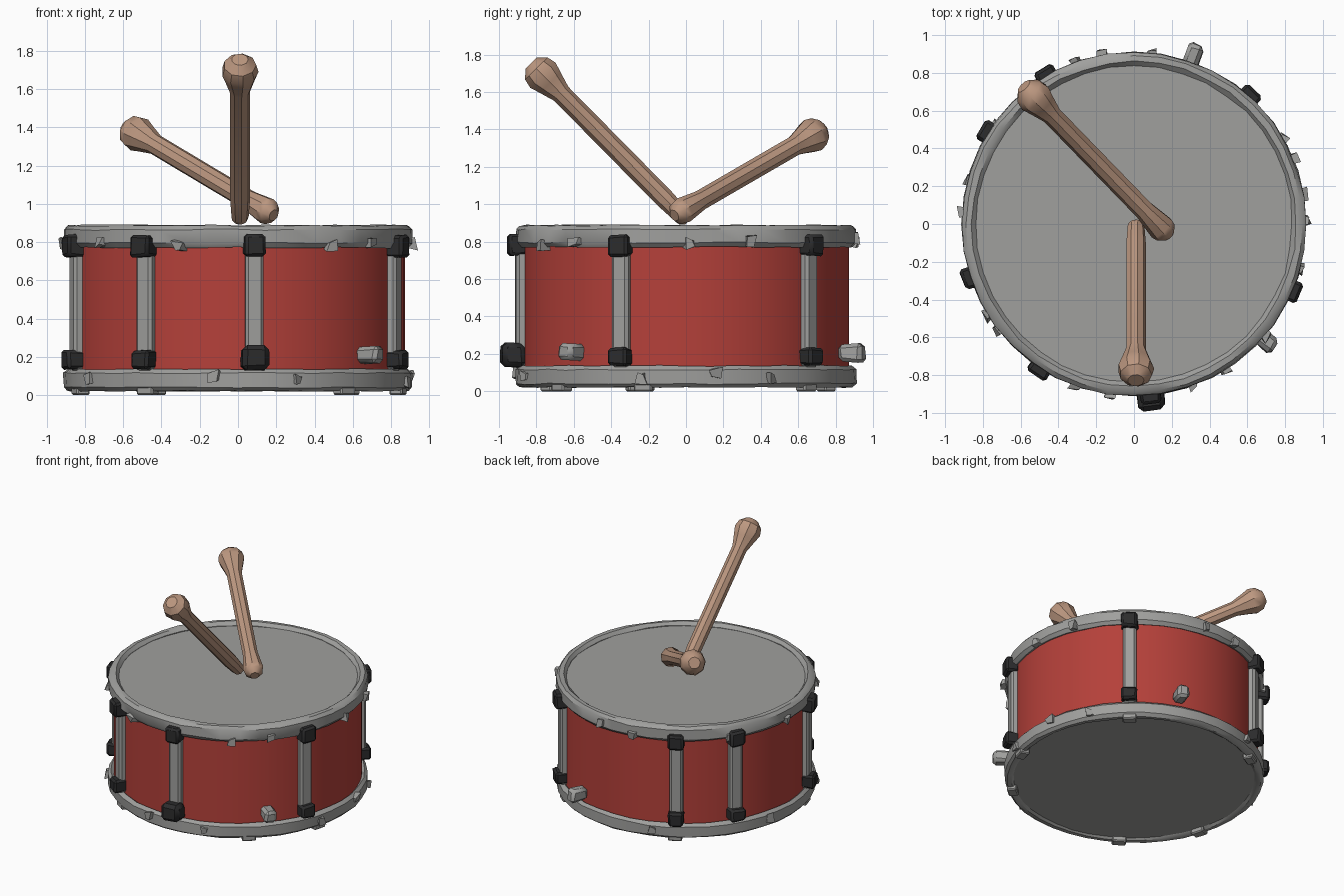
import bpy, bmesh, math, random
from mathutils import Vector, Matrix

if "Cube" in bpy.data.objects:
    bpy.data.objects.remove(bpy.data.objects["Cube"])

random.seed(4)


def material(name, rgb):
    m = bpy.data.materials.new(name)
    m.diffuse_color = (*rgb, 1)
    m.use_nodes = True
    m.node_tree.nodes["Principled BSDF"].inputs["Base Color"].default_value = m.diffuse_color
    return m


GREY = material("grey", (0.35, 0.35, 0.34))
RED = material("red", (0.46, 0.052, 0.042))
BLACK = material("black", (0.025, 0.025, 0.026))
WOOD = material("wood", (0.50, 0.31, 0.215))


def finish(name, bm, mat, angle=35):
    bmesh.ops.recalc_face_normals(bm, faces=bm.faces)
    me = bpy.data.meshes.new(name)
    bm.to_mesh(me)
    bm.free()
    me.materials.append(mat)
    ob = bpy.data.objects.new(name, me)
    bpy.context.collection.objects.link(ob)
    bpy.context.view_layer.objects.active = ob
    ob.select_set(True)
    bpy.ops.object.shade_smooth_by_angle(angle=math.radians(angle))
    ob.select_set(False)
    return ob


def lathe(profile, sides, closed=False, wobble=0.0):
    """Spin (radius, height) points round z; open profiles get end caps."""
    bm = bmesh.new()
    rings = []
    for r, z in profile:
        ring = []
        for i in range(sides):
            a = 2 * math.pi * i / sides
            rr = r + random.uniform(-wobble, wobble)
            zz = z + random.uniform(-wobble, wobble)
            ring.append(bm.verts.new((rr * math.cos(a), rr * math.sin(a), zz)))
        rings.append(ring)
    pairs = list(zip(rings, rings[1:]))
    if closed:
        pairs.append((rings[-1], rings[0]))
    else:
        bm.faces.new(rings[0])
        bm.faces.new(rings[-1])
    for a, b in pairs:
        for i in range(sides):
            j = (i + 1) % sides
            bm.faces.new((a[i], a[j], b[j], b[i]))
    return bm


def block(name, angle, radius, z, size, mat, bevel=0.015, jitter=0.0):
    """Bevelled box facing outward; size = radial, tangential, vertical."""
    bm = bmesh.new()
    bmesh.ops.create_cube(bm, size=1)
    bmesh.ops.scale(bm, vec=size, verts=bm.verts)
    for v in bm.verts:
        v.co += Vector([random.uniform(-jitter, jitter) for _ in range(3)])
    if bevel:
        bmesh.ops.bevel(bm, geom=bm.edges[:], offset=bevel, segments=1, affect='EDGES')
    m = Matrix.Rotation(math.radians(angle), 4, 'Z') @ Matrix.Translation((radius, 0, z))
    bmesh.ops.transform(bm, matrix=m, verts=bm.verts)
    return finish(name, bm, mat)


# Drum body, heads and rims
finish("shell", lathe([(0.872, 0.10), (0.872, 0.80)], 48), RED)
finish("top_head", lathe([(0.86, 0.83), (0.86, 0.862)], 48), GREY)
finish("bottom_head", lathe([(0.86, 0.035), (0.86, 0.07)], 48), GREY)
rim = [(0.835, 0.00), (0.85, 0.105), (0.87, 0.118), (0.897, 0.108),
       (0.912, 0.085), (0.912, 0.03), (0.895, 0.0)]
finish("top_rim", lathe([(r, 0.77 + z) for r, z in
       [(0.845, 0.02), (0.838, 0.095), (0.86, 0.118), (0.89, 0.116),
        (0.91, 0.095), (0.912, 0.025), (0.89, 0.0)]], 40, True, 0.004), GREY)
finish("bottom_rim", lathe([(0.845, 0.10), (0.838, 0.04), (0.86, 0.022), (0.89, 0.022),
        (0.91, 0.04), (0.912, 0.115), (0.89, 0.137)], 40, True, 0.004), GREY)

# Tension rods with black brackets above and below
for n, a in enumerate((48, 120.6, 148, 198, 237, 275.5, 337)):
    block(f"rod_{n}", a, 0.875, 0.46, (0.08, 0.095, 0.66), GREY, 0.015)
    block(f"upper_bracket_{n}", a, 0.905, 0.78, (0.10, 0.115, 0.115), BLACK, 0.015, 0.006)
    if n == 5:
        block("large_bracket", a, 0.93, 0.195, (0.12, 0.145, 0.13), BLACK, 0.025, 0.006)
    else:
        block(f"lower_bracket_{n}", a, 0.905, 0.185, (0.10, 0.11, 0.10), BLACK, 0.015, 0.006)

# Two grey pegs low on the shell
for n, a in enumerate((70.5, 318.5)):
    block(f"shell_peg_{n}", a, 0.92 + 0.02 * (n == 0), 0.21, (0.14, 0.09, 0.10), GREY, 0.02, 0.012)

# Small chips knocked out of the rims
for n, (a, z) in enumerate(((1, 0.79), (22, 0.80), (84, 0.82), (101, 0.79), (145, 0.80),
                            (176, 0.80), (218, 0.80), (250, 0.78), (302, 0.78), (320, 0.80),
                            (10, 0.10), (30, 0.07), (110, 0.08), (165, 0.09), (212, 0.09),
                            (262, 0.10), (290, 0.08), (345, 0.07))):
    block(f"rim_chip_{n}", a, 0.905, z, (0.05, 0.05, 0.05), GREY, 0, 0.014)

# Flat feet under the bottom rim
for a in (48, 120, 198, 237, 310, 345):
    block("foot", a, 0.865, 0.025, (0.07, 0.10, 0.05), GREY, 0.008)


def drumstick(name, start, end, base_r, head_r, sides=9):
    start, end = Vector(start), Vector(end)
    d = end - start
    L = d.length
    bm = lathe([(base_r * 0.45, -base_r * 0.9), (base_r * 0.9, -base_r * 0.45), (base_r, 0),
                (0.054, 0.14), (0.054, L - 0.14), (head_r * 0.82, L - 0.055),
                (head_r, L), (head_r * 0.88, L + 0.05), (head_r * 0.45, L + 0.09)], sides)
    m = Matrix.Translation(start) @ d.to_track_quat('Z', 'Y').to_matrix().to_4x4()
    bmesh.ops.transform(bm, matrix=m, verts=bm.verts)
    finish(name, bm, WOOD, 32)


# Drumsticks crossing over the middle of the head
drumstick("front_stick", (0.01, -0.02, 0.935), (0.01, -0.765, 1.69), 0.046, 0.097)
drumstick("back_stick", (0.145, -0.02, 0.965), (-0.525, 0.67, 1.365), 0.072, 0.094)
